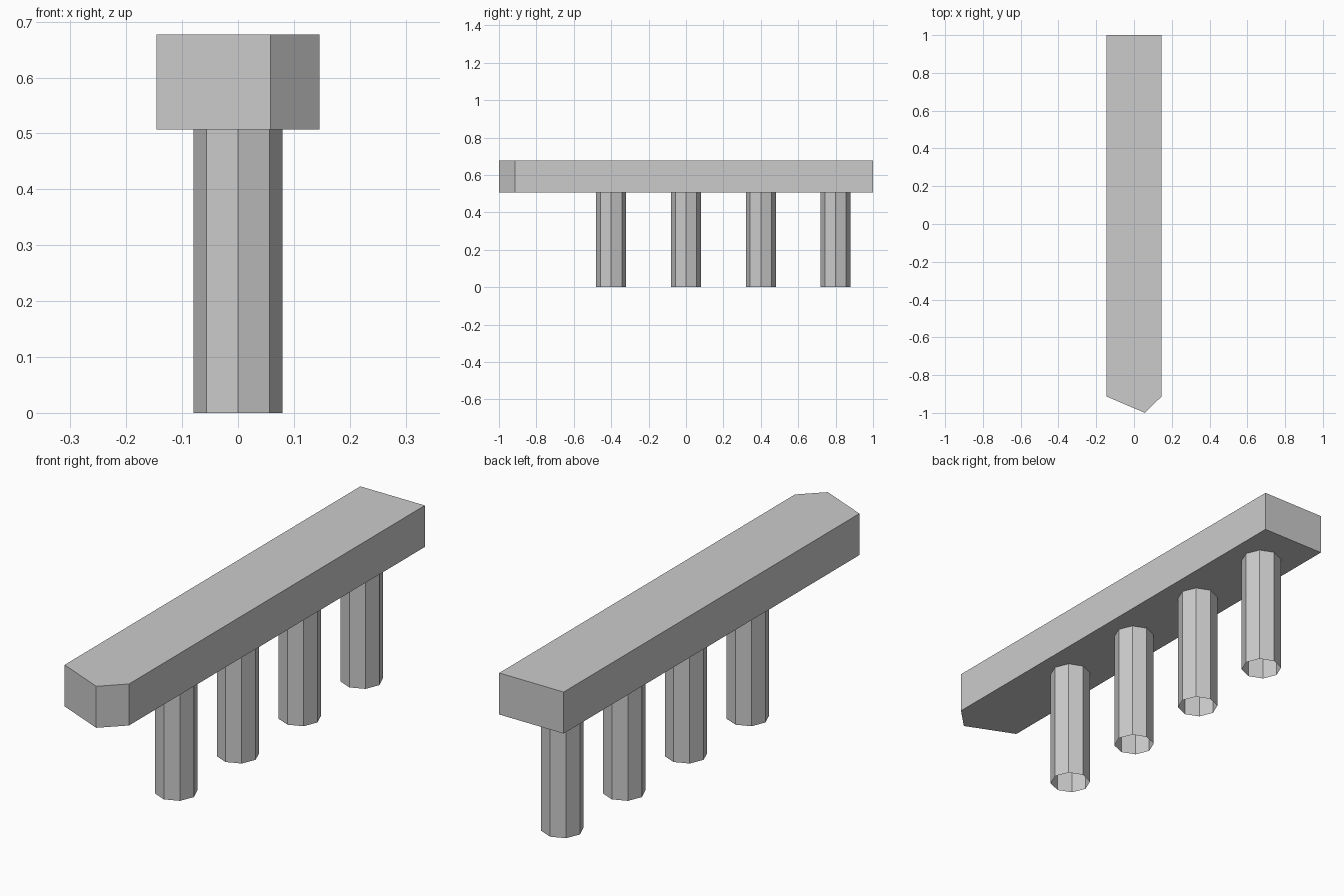
import bpy, bmesh

if "Cube" in bpy.data.objects:
    bpy.data.objects.remove(bpy.data.objects["Cube"])

DECK_BOTTOM, DECK_TOP = 0.507, 0.677

# Deck: outline with an off-centre pointed front end, extruded upwards
outline = [(-0.146, 1), (-0.146, -0.913), (0.058, -1), (0.146, -0.913), (0.146, 1)]
bm = bmesh.new()
face = bm.faces.new([bm.verts.new((x, y, DECK_BOTTOM)) for x, y in outline])
ext = bmesh.ops.extrude_face_region(bm, geom=[face], use_keep_orig=True)
top = [v for v in ext["geom"] if isinstance(v, bmesh.types.BMVert)]
bmesh.ops.translate(bm, verts=top, vec=(0, 0, DECK_TOP - DECK_BOTTOM))
bmesh.ops.recalc_face_normals(bm, faces=bm.faces)
mesh = bpy.data.meshes.new("deck")
bm.to_mesh(mesh)
bm.free()
bpy.context.collection.objects.link(bpy.data.objects.new("deck", mesh))

# Posts: a row of open eight-sided tubes
for i in range(4):
    bpy.ops.mesh.primitive_cylinder_add(
        vertices=8, radius=0.08, depth=DECK_BOTTOM, end_fill_type='NOTHING',
        location=(0, -0.4 + 0.4 * i, DECK_BOTTOM / 2))
    bpy.context.object.name = f"post_{i + 1}"
